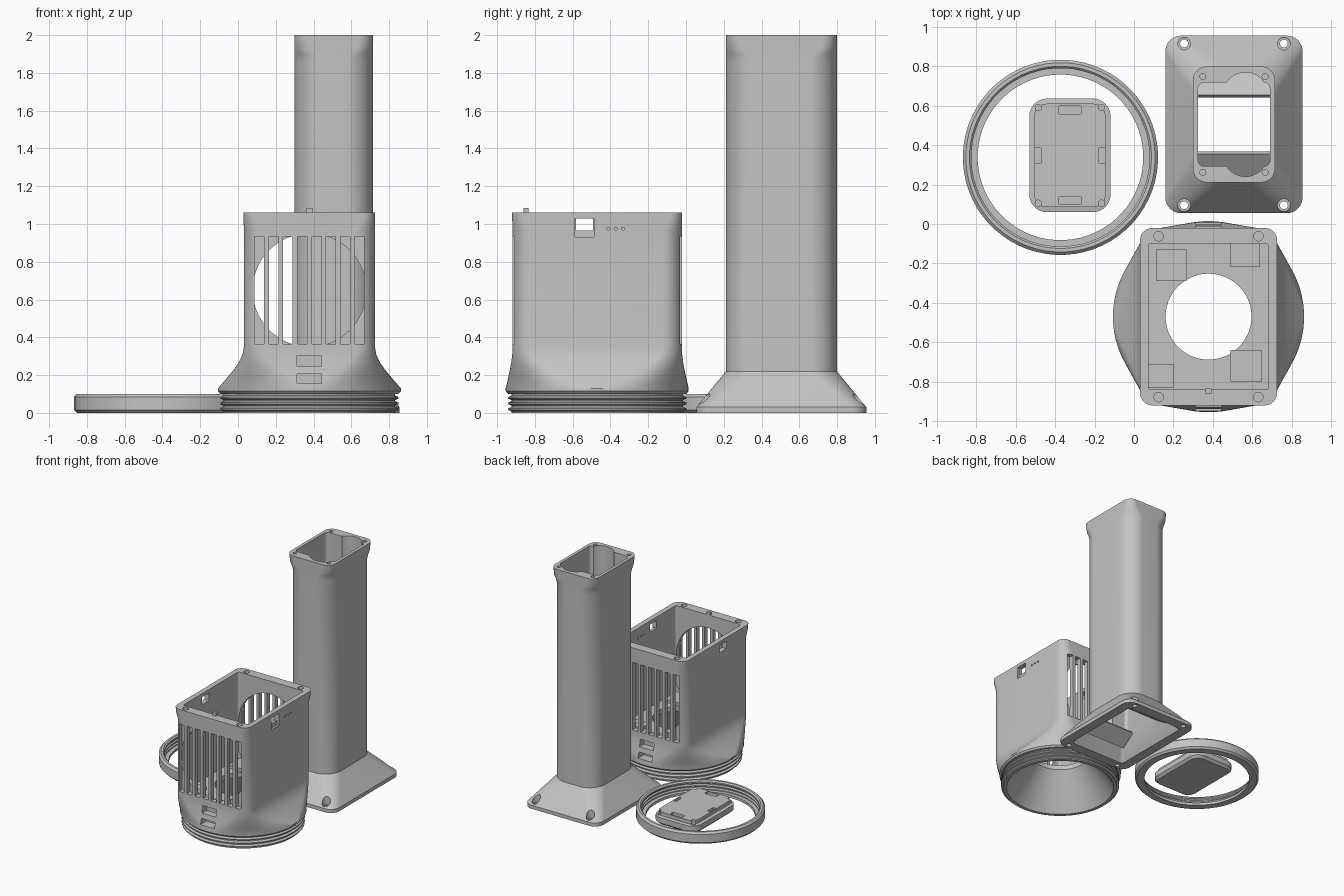
import bpy, bmesh, math
from mathutils import Vector

cube = bpy.data.objects.get("Cube")
if cube:
    bpy.data.objects.remove(cube, do_unlink=True)

grey = bpy.data.materials.new("plain grey")
grey.use_nodes = True
grey.diffuse_color = (0.55, 0.55, 0.55, 1)
grey.node_tree.nodes["Principled BSDF"].inputs["Base Color"].default_value = grey.diffuse_color

SEG = 15  # steps per corner, shared by all cross-sections


def circle(r):
    n = 4 * (SEG + 1)
    return [Vector((r * math.cos(a), r * math.sin(a)))
            for a in (math.tau * (i + 0.5) / n for i in range(n))]


def rounded(hx, hy, r):
    pts = []
    for q, (sx, sy) in enumerate(((1, 1), (-1, 1), (-1, -1), (1, -1))):
        for i in range(SEG + 1):
            a = math.pi / 2 * (q + i / SEG)
            pts.append(Vector((sx * (hx - r) + r * math.cos(a), sy * (hy - r) + r * math.sin(a))))
    return pts


def mix(a, b, t):
    return [p.lerp(q, t) for p, q in zip(a, b)]


def loft(name, centre, sections, closed=False):
    """Skin a list of (z, outline) cross-sections."""
    bm = bmesh.new()
    rings = [[bm.verts.new((centre[0] + p.x, centre[1] + p.y, z)) for p in o] for z, o in sections]
    n = len(rings[0])
    pairs = list(zip(rings, rings[1:]))
    if closed:
        pairs.append((rings[-1], rings[0]))
    else:
        bm.faces.new(rings[0])
        bm.faces.new(rings[-1])
    for a, b in pairs:
        for i in range(n):
            j = (i + 1) % n
            bm.faces.new((a[i], a[j], b[j], b[i]))
    bmesh.ops.recalc_face_normals(bm, faces=bm.faces)
    mesh = bpy.data.meshes.new(name)
    bm.to_mesh(mesh)
    bm.free()
    ob = bpy.data.objects.new(name, mesh)
    bpy.context.collection.objects.link(ob)
    mesh.materials.append(grey)
    return ob


def box(name, centre, size, rot_x=0):
    bpy.ops.mesh.primitive_cube_add(size=1, location=centre, rotation=(rot_x, 0, 0))
    ob = bpy.context.object
    ob.name, ob.scale = name, size
    bpy.ops.object.transform_apply(location=False, rotation=False, scale=True)
    ob.data.materials.append(grey)
    return ob


def rod(centre, r, length, axis="Z", sides=24):
    rot = {"X": (0, math.pi / 2, 0), "Y": (math.pi / 2, 0, 0), "Z": (0, 0, 0)}[axis]
    bpy.ops.mesh.primitive_cylinder_add(vertices=sides, radius=r, depth=length,
                                        location=centre, rotation=rot)
    bpy.context.object.data.materials.append(grey)
    return bpy.context.object


def activate(ob):
    bpy.ops.object.select_all(action="DESELECT")
    ob.select_set(True)
    bpy.context.view_layer.objects.active = ob


def cut(ob, cutters):
    for c in cutters:
        mod = ob.modifiers.new("cut", "BOOLEAN")
        mod.operation, mod.solver, mod.object = "DIFFERENCE", "EXACT", c
        activate(ob)
        bpy.ops.object.modifier_apply(modifier=mod.name)
        bpy.data.objects.remove(c, do_unlink=True)


def smooth(ob):
    activate(ob)
    bpy.ops.object.shade_smooth_by_angle(angle=math.radians(30))


SIGNS = [(sx, sy) for sx in (-1, 1) for sy in (-1, 1)]

# Housing: threaded round foot blending into a rounded box
hx, hy = 0.378, -0.47
foot, body = circle(0.485), rounded(0.347, 0.448, 0.1)
sections = [(0, circle(0.455))]
for k in range(3):
    z = 0.008 + k * 0.03
    sections += [(z, circle(0.455)), (z + 0.008, circle(0.472)),
                 (z + 0.016, circle(0.472)), (z + 0.024, circle(0.455))]
sections += [(0.1, circle(0.455)), (0.101, circle(0.472)), (0.115, foot), (0.13, foot)]
sections += [(z, mix(foot, body, t)) for z, t in
             ((0.18, 0.32), (0.23, 0.62), (0.27, 0.82), (0.31, 0.95), (0.35, 1))]
sections += [(0.96, body), (1.02, rounded(0.348, 0.45, 0.07)), (1.06, rounded(0.348, 0.45, 0.065))]
housing = loft("housing", (hx, hy), sections)
cutters = [
    loft("pocket", (hx, hy), [(0.33, rounded(0.305, 0.37, 0.015)), (1.1, rounded(0.305, 0.37, 0.015))]),
    loft("funnel", (hx, hy), [(-0.01, circle(0.435)), (0.29, circle(0.218)), (0.4, circle(0.218))]),
    rod((hx, hy, 0.65), 0.3, 0.82, "Y", 64),
    box("window", (hx, hy - 0.068, 0.998), (0.9, 0.09, 0.064)),
    box("window_recess", (hx + 0.35, hy - 0.068, 0.98), (0.04, 0.1, 0.1)),
]
for side in (-1, 1):
    y = hy + side * 0.45
    # Ventilation slots, blind outside the round opening
    cutters += [box("slot", (hx + 0.0757 * (i - 3.5), y, 0.65), (0.05, 0.09, 0.57)) for i in range(8)]
    # Two ports under the slots
    cutters += [box("port", (hx, y, 0.18), (0.13, 0.1, 0.05)),
                box("port", (hx, y, 0.275), (0.13, 0.1, 0.06))]
cutters += [rod((hx + 0.34, hy + 0.06 + 0.038 * i, 0.975), 0.008, 0.12, "X", 12) for i in range(3)]
cutters += [rod((hx + sx * 0.253, hy + sy * 0.408, 1.05), 0.024, 0.16) for sx, sy in SIGNS]
cut(housing, cutters)
smooth(housing)
box("housing_locating_peg", (hx, -0.847, 1.07), (0.032, 0.024, 0.032))
for x, y, w, d in ((0.19, -0.21, 0.155, 0.16), (0.565, -0.155, 0.15, 0.12),
                   (0.13, -0.77, 0.145, 0.12), (0.57, -0.72, 0.16, 0.16)):
    box("housing_floor_block", (x, y, 0.34), (w, d, 0.03))

# Column: flared base, soft-cornered shaft and squarer head
cx, cy = 0.507, 0.505
shaft = rounded(0.208, 0.294, 0.14)
flange = rounded(0.348, 0.45, 0.08)
column = loft("column", (cx, cy), [
    (0, flange), (0.03, flange), (0.22, shaft), (1.86, shaft),
    (1.9, rounded(0.208, 0.294, 0.115)), (1.93, rounded(0.208, 0.294, 0.085)),
    (2, rounded(0.208, 0.294, 0.07))])
bore = rounded(0.182, 0.212, 0.03)
cutters = [
    loft("bore", (cx, cy), [(0.1, bore), (2.1, bore)]),
    loft("base_hollow", (cx, cy), [(-0.01, rounded(0.27, 0.37, 0.03)), (0.17, rounded(0.175, 0.235, 0.03))]),
]
cutters += [rod((0.565, cy + s * 0.15, 1.13), 0.114, 2, "Z", 48) for s in (-1, 1)]
for sx, sy in SIGNS:
    cutters.append(rod((cx + sx * 0.158, cy + sy * 0.243, 1.98), 0.015, 0.12))
    cutters.append(rod((cx + sx * 0.253, cy + sy * 0.41, 0.13), 0.032, 0.2))
    cutters.append(rod((cx + sx * 0.253, cy + sy * 0.41, 0.05), 0.02, 0.2))
cut(column, cutters)
smooth(column)
for s in (-1, 1):
    box("column_inner_ramp", (cx, cy + s * 0.205, 0.12), (0.38, 0.15, 0.02), -s * 0.6)

# Locking ring with an inner thread and a bottom lip
profile = [(0.48, 0), (0.495, 0.015), (0.495, 0.085), (0.48, 0.1), (0.462, 0.1), (0.452, 0.09)]
for k in range(2):
    z = 0.08 - k * 0.027
    profile += [(0.452, z), (0.462, z - 0.008), (0.462, z - 0.014), (0.452, z - 0.022)]
profile += [(0.452, 0.022), (0.42, 0.022), (0.42, 0)]
ring = loft("locking_ring", (-0.373, 0.338), [(z, circle(r)) for r, z in profile], closed=True)
smooth(ring)

# Lid: chamfered plate with a raised panel, screw holes and clip slots
lx, ly = -0.325, 0.348
lid = loft("lid", (lx, ly), [
    (0, rounded(0.185, 0.267, 0.07)), (0.02, rounded(0.206, 0.288, 0.09)),
    (0.065, rounded(0.206, 0.288, 0.09)), (0.07, rounded(0.18, 0.262, 0.065)),
    (0.1, rounded(0.18, 0.262, 0.06))])
cutters = [rod((lx + sx * 0.16, ly + sy * 0.243, 0.08), 0.016, 0.1) for sx, sy in SIGNS]
for s in (-1, 1):
    cutters.append(box("clip_slot", (lx, ly + s * 0.23, 0.09), (0.11, 0.04, 0.08)))
    cutters.append(box("clip_slot", (lx + s * 0.162, ly, 0.09), (0.03, 0.075, 0.08)))
cut(lid, cutters)
smooth(lid)
